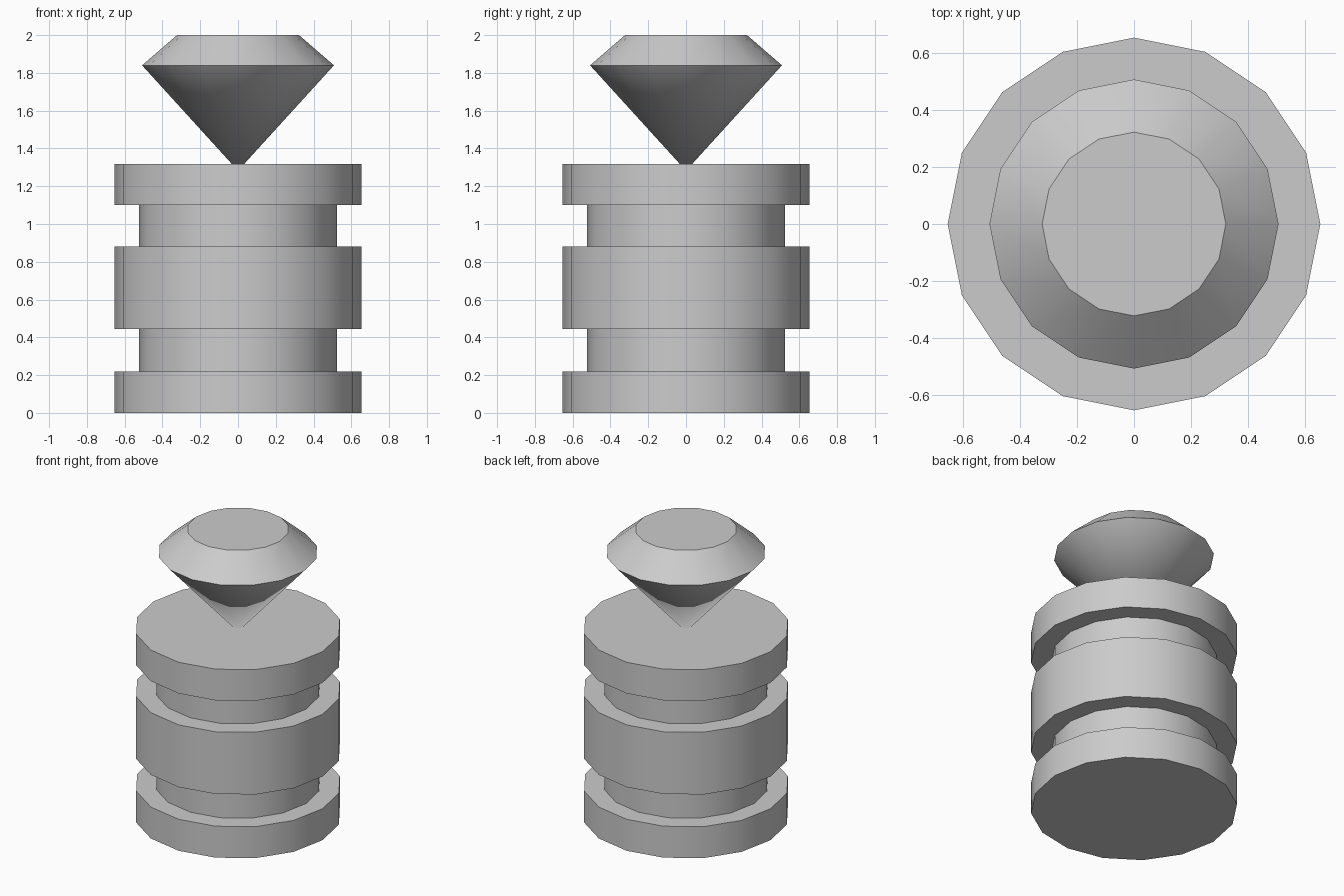
import bpy, bmesh, math

if "Cube" in bpy.data.objects:
    bpy.data.objects.remove(bpy.data.objects["Cube"])

SIDES = 16

grey = bpy.data.materials.new("plain grey")
grey.diffuse_color = (0.6, 0.6, 0.6, 1)
grey.use_nodes = True
grey.node_tree.nodes["Principled BSDF"].inputs["Base Color"].default_value = grey.diffuse_color


def turned(name, profile):
    """Closed 16-sided solid from (radius, height) rings, bottom to top."""
    bm = bmesh.new()
    rings = []
    for r, z in profile:
        if r == 0:
            rings.append([bm.verts.new((0, 0, z))] * SIDES)
        else:
            rings.append([bm.verts.new((r * math.cos(2 * math.pi * i / SIDES),
                                        r * math.sin(2 * math.pi * i / SIDES), z))
                          for i in range(SIDES)])
    for low, high in zip(rings, rings[1:]):
        for i in range(SIDES):
            j = (i + 1) % SIDES
            bm.faces.new(dict.fromkeys((low[i], low[j], high[j], high[i])))
    if profile[0][0] > 0:
        bm.faces.new(rings[0][::-1])
    bm.faces.new(rings[-1])
    mesh = bpy.data.meshes.new(name)
    bm.to_mesh(mesh)
    bm.free()
    obj = bpy.data.objects.new(name, mesh)
    bpy.context.collection.objects.link(obj)
    mesh.materials.append(grey)
    bpy.ops.object.select_all(action='DESELECT')
    obj.select_set(True)
    bpy.context.view_layer.objects.active = obj
    bpy.ops.object.shade_smooth_by_angle(angle=math.radians(30))
    return obj


# Grooved drum
R, G = 0.655, 0.525
turned("grooved_pedestal", [(R, 0), (R, 0.22), (G, 0.22), (G, 0.445), (R, 0.445),
                            (R, 0.88), (G, 0.88), (G, 1.1), (R, 1.1), (R, 1.318)])

# Cut gem, its tip sunk slightly into the drum
turned("gem", [(0, 1.282), (0.508, 1.84), (0.323, 2.0)])
